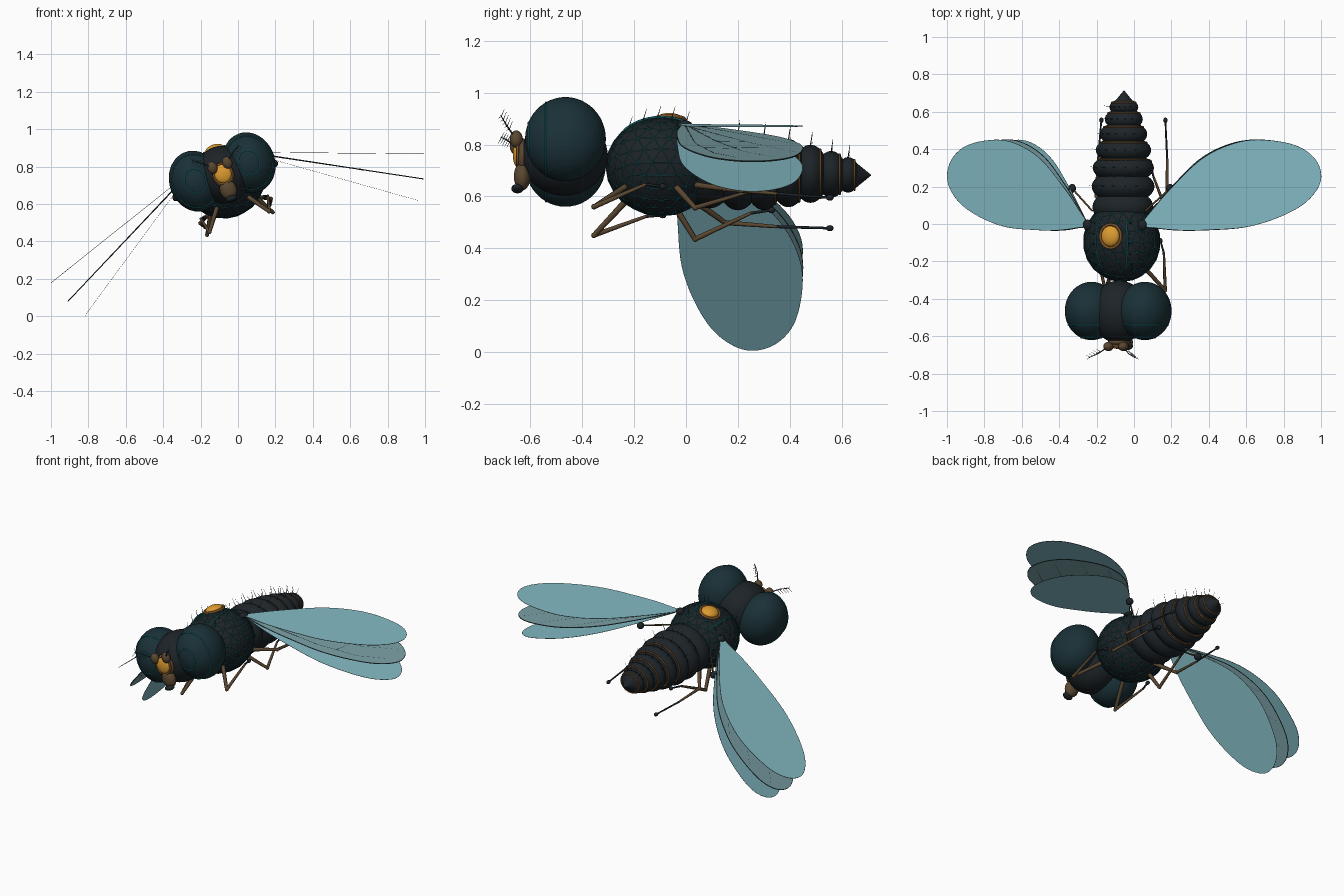
import bpy, bmesh, math
from mathutils import Matrix, Vector

if "Cube" in bpy.data.objects:
    bpy.data.objects.remove(bpy.data.objects["Cube"])

# Everything is built upright around the thorax axis, then banked as in flight
BANK = Matrix.Translation((-0.065, 0, 0.715)) @ Matrix.Rotation(math.radians(-19), 4, 'Y')
SIDES = ((1, "right"), (-1, "left"))


def material(name, r, g, b):
    m = bpy.data.materials.new(name)
    m.diffuse_color = (r, g, b, 1)
    m.use_nodes = True
    m.node_tree.nodes["Principled BSDF"].inputs["Base Color"].default_value = m.diffuse_color
    return m


DARK = material("dark_shell", 0.012, 0.017, 0.021)
EYE = material("eye_teal", 0.010, 0.030, 0.038)
TEAL = material("teal_line", 0.01, 0.19, 0.22)
GOLD = material("gold", 0.72, 0.33, 0.03)
BRONZE = material("bronze", 0.20, 0.085, 0.02)
BROWN = material("leg_brown", 0.10, 0.062, 0.030)
WING = material("wing_film", 0.23, 0.50, 0.56)
WING_MID = material("wing_film_grey", 0.20, 0.36, 0.39)
VEIN = material("vein", 0.03, 0.05, 0.05)


def add(name, data, mat):
    ob = bpy.data.objects.new(name, data)
    bpy.context.collection.objects.link(ob)
    data.materials.append(mat)
    ob.matrix_world = BANK
    return ob


def finish(name, bm, mat, smooth=False):
    for f in bm.faces:
        f.smooth = smooth
    me = bpy.data.meshes.new(name)
    bm.to_mesh(me)
    bm.free()
    return add(name, me, mat)


def ico(name, loc, radii, mat, sub=4, smooth=False):
    bm = bmesh.new()
    mtx = Matrix.Translation(loc) @ Matrix.Diagonal((*radii, 1))
    bmesh.ops.create_icosphere(bm, subdivisions=sub, radius=1, matrix=mtx)
    return finish(name, bm, mat, smooth)


def tube(name, paths, r, mat, taper=1.0, closed=False):
    cu = bpy.data.curves.new(name, 'CURVE')
    cu.dimensions = '3D'
    cu.bevel_depth = r
    cu.bevel_resolution = 1
    cu.use_fill_caps = True
    for pts in paths:
        sp = cu.splines.new('POLY')
        sp.points.add(len(pts) - 1)
        sp.use_cyclic_u = closed
        for i, p in enumerate(pts):
            sp.points[i].co = (*p, 1)
            sp.points[i].radius = 1 + (taper - 1) * i / (len(pts) - 1)
    return add(name, cu, mat)


def ellipse(c, a, b, axis, n=40):
    out = []
    for i in range(n):
        t = math.tau * i / n
        u, v = a * math.cos(t), b * math.sin(t)
        out.append(Vector(c) + (Vector((u, 0, v)) if axis == 'Y' else Vector((u, v, 0))))
    return out


def smooth_loop(pts, steps=5):
    # Catmull-Rom through a closed outline
    out, n = [], len(pts)
    for i in range(n):
        a, b, c, d = (Vector(pts[(i + k) % n]) for k in (-1, 0, 1, 2))
        for j in range(steps):
            t = j / steps
            out.append(0.5 * (2 * b + (c - a) * t + (2 * a - 5 * b + 4 * c - d) * t * t
                              + (3 * b - a - 3 * c + d) * t ** 3))
    return out


# Thorax with triangulated wire shell
TC, TR = Vector((0, -0.095, 0)), Vector((0.207, 0.213, 0.188))
ico("thorax", TC, TR, DARK)
wire = ico("thorax_lattice", TC, TR * 1.008, TEAL, sub=3)
mod = wire.modifiers.new("wire", 'WIREFRAME')
mod.thickness = 0.0025


def thorax_top(x, y):
    k = 1 - (x / TR.x) ** 2 - ((y - TC.y) / TR.y) ** 2
    return Vector((x, y, TR.z * math.sqrt(max(k, 0)) + 0.003))


# Dorsal stripes, badge and bristles on the thorax
stripes = [[thorax_top(s * (0.07 + 0.02 * math.sin(i / 3)), -0.24 + 0.03 * i) for i in range(10)]
           for s, _ in SIDES]
tube("thorax_stripes", stripes, 0.004, TEAL)
ico("badge", (0, -0.065, 0.188), (0.05, 0.055, 0.026), GOLD, smooth=True)
tube("badge_ring", [ellipse((0, -0.065, 0.186), 0.058, 0.063, 'Z')], 0.008, BRONZE, closed=True)
hairs = []
for s, _ in SIDES:
    for i in range(5):
        p = thorax_top(s * 0.1, -0.22 + 0.055 * i)
        hairs.append([p, p + Vector((s * 0.008, 0.014, 0.045))])
tube("thorax_bristles", hairs, 0.0022, VEIN, 0.2)

# Abdomen: overlapping segments with bronze rings and a pointed tail
SEGS = [(0.09, 0.165, 0.10), (0.20, 0.17, 0.09), (0.30, 0.166, 0.08), (0.395, 0.15, 0.075),
        (0.48, 0.128, 0.07), (0.56, 0.103, 0.06), (0.625, 0.078, 0.045)]
hairs = []
for i, (y, r, ly) in enumerate(SEGS):
    z = -0.015 - 0.03 * y
    ico(f"abdomen_segment_{i + 1}", (0, y, z), (r, ly, r * 0.86), DARK, smooth=True)
    if i > 1:
        yr = y + ly * 0.55
        tube(f"abdomen_ring_{i + 1}", [ellipse((0, yr, z), r * 0.84, r * 0.725, 'Y')],
             0.0045, BRONZE, closed=True)
    if i > 0:
        for k in (-2, -1, 0, 1, 2):
            a = 0.35 * k
            d = Vector((math.sin(a), 0.15, math.cos(a)))
            p = Vector((r * math.sin(a), y, z + 0.86 * r * math.cos(a)))
            hairs.append([p - d * 0.01, p + d * 0.05])
tube("abdomen_bristles", hairs, 0.0022, VEIN, 0.2)
bm = bmesh.new()
bmesh.ops.create_cone(bm, cap_ends=True, segments=24, radius1=0.062, radius2=0.001, depth=0.075,
                      matrix=Matrix.Translation((0, 0.677, -0.035)) @ Matrix.Rotation(-math.pi / 2, 4, 'X'))
finish("tail_point", bm, DARK)

# Head, faceted eyes and teal eye bands
ico("head", (0, -0.47, 0.045), (0.15, 0.168, 0.155), DARK, smooth=True)
ER = Vector((0.14, 0.156, 0.165))
for s, side in SIDES:
    c = Vector((s * 0.151, -0.465, 0.06))
    ico(f"{side}_eye", c, ER, EYE)
    bands = []
    for off in (-0.075, -0.143):
        k = math.sqrt(1 - (off / ER.y) ** 2) * 1.005
        bands.append(ellipse(c + Vector((0, off, 0)), ER.x * k, ER.z * k, 'Y'))
    tube(f"{side}_eye_bands", bands, 0.003, TEAL, closed=True)
    # Feathered antenna
    base = Vector((s * 0.042, -0.655, 0.098))
    tip = Vector((s * 0.13, -0.715, 0.165))
    ico(f"{side}_antenna_base", base, (0.027, 0.025, 0.034), BROWN, 3, True)
    tube(f"{side}_antenna", [[base, base.lerp(tip, 0.5) + Vector((0, -0.008, 0.008)), tip]],
         0.004, VEIN, 0.4)
    barbs = []
    for i in range(1, 6):
        p = base.lerp(tip, 0.3 + 0.13 * i)
        barbs += [[p, p + Vector((s * 0.012, 0.012, 0.028))], [p, p + Vector((s * 0.022, -0.012, -0.016))]]
    tube(f"{side}_antenna_barbs", barbs, 0.0015, VEIN, 0.4)

# Face jewel and mouthparts
ico("face_plate", (0, -0.632, 0.045), (0.06, 0.025, 0.068), BROWN, smooth=True)
ico("face_jewel", (0, -0.65, 0.05), (0.046, 0.018, 0.05), GOLD, smooth=True)
tube("face_rim", [ellipse((0, -0.65, 0.05), 0.05, 0.054, 'Y')], 0.006, BRONZE, closed=True)
ico("snout", (0, -0.632, -0.04), (0.045, 0.032, 0.055), BROWN, smooth=True)
ico("mouth_tip", (0, -0.65, -0.09), (0.032, 0.024, 0.016), DARK, 3, True)

# Wings: each side has three blades fanned through the beat; the middle one carries veins
OUTLINE = [(0, 0), (0.07, -0.015), (0.2, -0.028), (0.36, -0.026), (0.56, -0.01), (0.74, 0.045),
           (0.88, 0.125), (0.955, 0.235), (0.93, 0.345), (0.82, 0.425), (0.62, 0.455),
           (0.46, 0.425), (0.31, 0.345), (0.16, 0.20), (0.06, 0.085)]
VEINS = [[(0, 0), (0.2, 0.015), (0.5, 0.04), (0.75, 0.11), (0.92, 0.24)],
         [(0, 0), (0.2, 0.05), (0.45, 0.12), (0.7, 0.22), (0.88, 0.36)],
         [(0.1, 0.03), (0.28, 0.13), (0.5, 0.26), (0.73, 0.43)],
         [(0.06, 0.04), (0.2, 0.17), (0.38, 0.31), (0.52, 0.43)],
         [(0.45, 0.12), (0.47, 0.24)], [(0.62, 0.075), (0.64, 0.19)], [(0.62, 0.19), (0.6, 0.33)]]
BLADES = [("upper", 19.6, 0.002, WING), ("middle", 27.6, 0.005, WING_MID), ("lower", 34.7, 0.0012, WING)]
for s, side in SIDES:
    for tag, deg, thick, mat in BLADES:
        a = math.radians(deg)

        def place(p):
            return Vector((s * (0.155 + p[0] * math.cos(a)), p[1] - 0.005, 0.119 - p[0] * math.sin(a)))

        rim = [place(p) for p in smooth_loop(OUTLINE)]
        bm = bmesh.new()
        bm.faces.new([bm.verts.new(p) for p in rim])
        ob = finish(f"{side}_{tag}_wing", bm, mat)
        sol = ob.modifiers.new("film", 'SOLIDIFY')
        sol.thickness, sol.offset = thick, 0
        tube(f"{side}_{tag}_wing_rim", [rim], thick * 0.55, VEIN, closed=True)
        if tag == "middle":
            tube(f"{side}_wing_veins", [[place(p) for p in v] for v in VEINS], 0.004, VEIN, 0.7)
    ico(f"{side}_wing_joint", (s * 0.155, -0.005, 0.116), (0.025, 0.03, 0.018), DARK, 2, True)
    # Balancer knob behind each wing
    tube(f"{side}_balancer_stalk", [[(s * 0.15, 0.07, 0.05), (s * 0.277, 0.19, 0.012)]], 0.005, BROWN)
    ico(f"{side}_balancer_knob", (s * 0.277, 0.19, 0.012), (0.021, 0.024, 0.021), DARK, 3, True)

# Tucked legs: hip, knee, ankle, toe
LEGS = {
    "front": [(0.08, -0.22, -0.10), (0.169, -0.355, -0.222), (0.19, -0.155, -0.138), (0.17, -0.09, -0.14)],
    "middle": [(0.12, -0.05, -0.11), (0.186, 0.035, -0.232), (0.13, 0.25, -0.145), (0.11, 0.33, -0.14)],
    "hind": [(0.10, 0.04, -0.11), (0.20, 0.15, -0.16), (0.195, 0.35, -0.178), (0.181, 0.555, -0.189)],
}
for s, side in SIDES:
    for tag, pts in LEGS.items():
        hip, knee, ankle, toe = (Vector((s * x, y, z)) for x, y, z in pts)
        tube(f"{side}_{tag}_thigh", [[hip, knee]], 0.013, BROWN, 0.75)
        tube(f"{side}_{tag}_shin", [[knee, ankle]], 0.010, BROWN, 0.65)
        tube(f"{side}_{tag}_foot", [[ankle, toe]], 0.006, DARK, 0.8)
        ico(f"{side}_{tag}_knee", knee, (0.011,) * 3, BROWN, 2, True)
        ico(f"{side}_{tag}_toe", toe, (0.012, 0.015, 0.012), DARK, 2, True)

# Turn curve parts into meshes
bpy.ops.object.select_all(action='DESELECT')
for ob in bpy.data.objects:
    ob.select_set(ob.type == 'CURVE')
    if ob.type == 'CURVE':
        bpy.context.view_layer.objects.active = ob
bpy.ops.object.convert(target='MESH')
